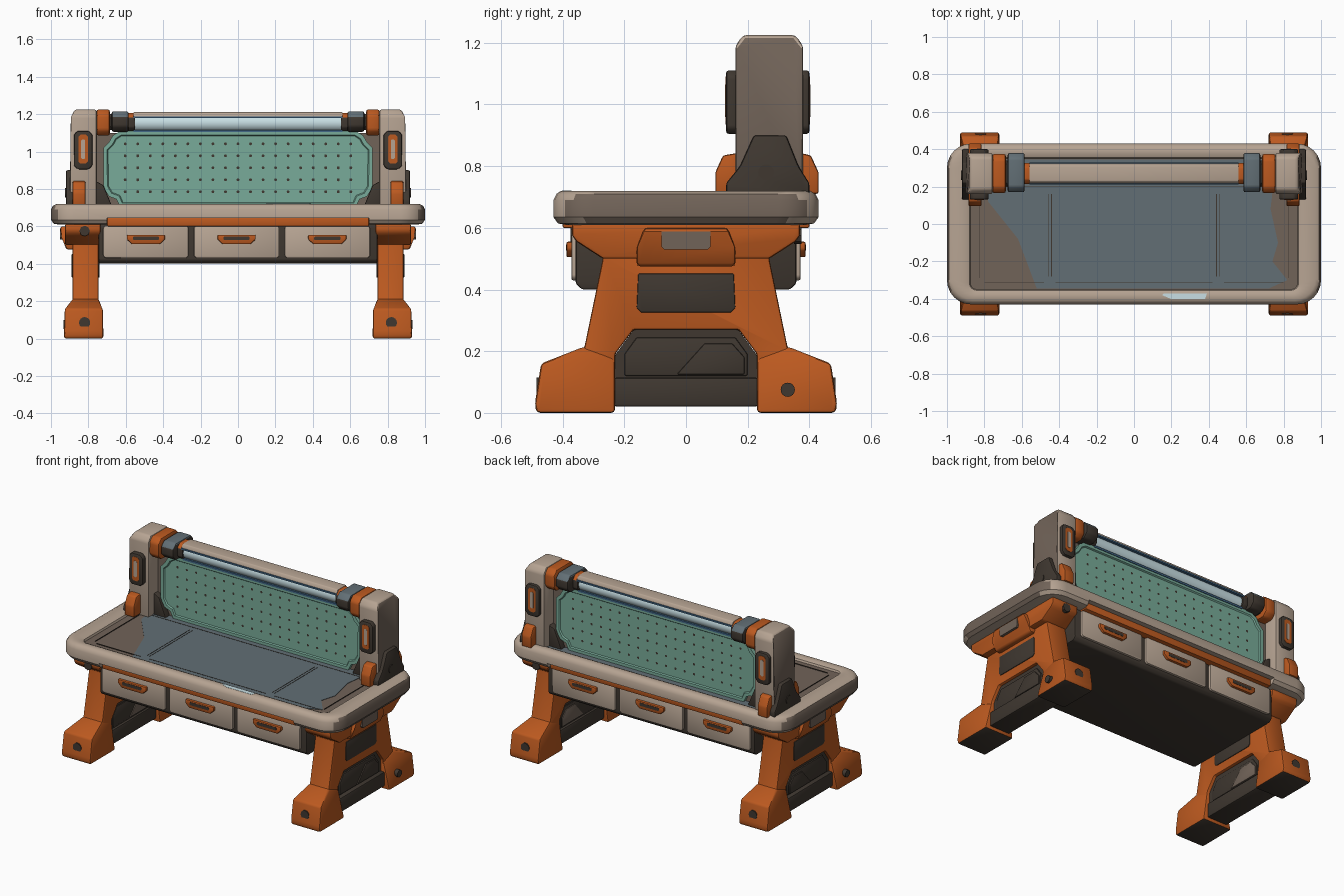
import bpy, bmesh, math

if "Cube" in bpy.data.objects:
    bpy.data.objects.remove(bpy.data.objects["Cube"])

def material(name, r, g, b):
    m = bpy.data.materials.new(name)
    m.diffuse_color = (r, g, b, 1)
    m.use_nodes = True
    m.node_tree.nodes["Principled BSDF"].inputs["Base Color"].default_value = m.diffuse_color
    return m

CREAM = material("cream", .47, .37, .29)
ORANGE = material("orange", .50, .10, .014)
DARK = material("dark brown", .050, .039, .030)
BROWN = material("grey brown", .165, .125, .098)
SLATE = material("slate", .122, .158, .178)
TEAL = material("teal", .19, .41, .32)
ICE = material("pale blue", .58, .74, .78)
BLUE = material("blue", .055, .14, .25)

def finish(name, bm, mats):
    me = bpy.data.meshes.new(name)
    bm.to_mesh(me)
    bm.free()
    for m in mats:
        me.materials.append(m)
    ob = bpy.data.objects.new(name, me)
    bpy.context.collection.objects.link(ob)
    return ob

def prism(name, pts, axis, a, b, mats, bevel=0, warp=None, paint=None, inset=None):
    """Extrude a 2D outline along an axis from a to b, optionally bevelled."""
    place = {'x': lambda p, t: (t, p[0], p[1]), 'y': lambda p, t: (p[0], t, p[1]),
             'z': lambda p, t: (p[0], p[1], t)}[axis]
    bm = bmesh.new()
    lo = [bm.verts.new(place(p, a)) for p in pts]
    hi = [bm.verts.new(place(p, b)) for p in pts]
    caps = [bm.faces.new(lo), bm.faces.new(hi)]
    n = len(pts)
    for i in range(n):
        j = (i + 1) % n
        bm.faces.new((lo[i], lo[j], hi[j], hi[i]))
    if warp:
        for v in bm.verts:
            warp(v.co)
    bmesh.ops.recalc_face_normals(bm, faces=bm.faces)
    if inset:
        bmesh.ops.inset_individual(bm, faces=caps, thickness=inset[0], depth=0)
        bmesh.ops.inset_individual(bm, faces=caps, thickness=.006, depth=-inset[1])
    elif bevel:
        bmesh.ops.bevel(bm, geom=bm.edges[:], offset=bevel, segments=2, profile=.5,
                        affect='EDGES', clamp_overlap=True)
    mats = mats if isinstance(mats, list) else [mats]
    bm.normal_update()
    if paint:
        for f in bm.faces:
            f.material_index = paint(f)
    return finish(name, bm, mats)

def rect(u0, u1, v0, v1, c=0):
    """Rectangle outline with corners cut by c."""
    if not c:
        return [(u0, v0), (u1, v0), (u1, v1), (u0, v1)]
    return [(u0 + c, v0), (u1 - c, v0), (u1, v0 + c), (u1, v1 - c),
            (u1 - c, v1), (u0 + c, v1), (u0, v1 - c), (u0, v0 + c)]

def box(name, x0, x1, y0, y1, z0, z1, mats, bevel=0, **k):
    return prism(name, rect(x0, x1, y0, y1), 'z', z0, z1, mats, bevel, **k)

def circle(u, v, r, n=16):
    return [(u + r * math.cos(2 * math.pi * i / n), v + r * math.sin(2 * math.pi * i / n)) for i in range(n)]

def both(half):
    """Complete a symmetric outline from its positive half."""
    return half + [(-u, v) for u, v in reversed(half)]

# Table top: stacked rounded rectangles (half x, half y, corner radius, z)
bm = bmesh.new()
rings = []
for hx, hy, r, z in [(.96, .39, .11, .61), (.985, .415, .125, .614), (1, .43, .13, .635), (1, .43, .13, .69),
                     (.99, .42, .125, .71), (.97, .405, .11, .72), (.90, .375, .06, .72),
                     (.88, .355, .04, .712), (.875, .35, .035, .70)]:
    ring = []
    for cx, cy, q in [(1, 1, 0), (-1, 1, 1), (-1, -1, 2), (1, -1, 3)]:
        for i in range(7):
            t = math.pi / 2 * (q + i / 6)
            ring.append(bm.verts.new((cx * (hx - r) + r * math.cos(t), cy * (hy - r) + r * math.sin(t), z)))
    rings.append(ring)
for p, q in zip(rings, rings[1:]):
    for i in range(28):
        j = (i + 1) % 28
        bm.faces.new((p[i], p[j], q[j], q[i]))
bm.faces.new(rings[0])
bm.faces.new(rings[-1]).material_index = 1
bmesh.ops.recalc_face_normals(bm, faces=bm.faces)
for f in bm.faces:
    c = f.calc_center_median()
    if abs(f.normal.x) > .75 and abs(c.x) > .92 and c.z < .7:
        f.material_index = 1
top = finish("table_top", bm, [CREAM, BROWN])

# Notch under the long edges, filled by orange rails
for s in (-1, 1):
    cutter = box("notch_cutter", -.70, .70, *sorted((s * .38, s * .5)), .55, .645, CREAM)
    mod = top.modifiers.new("notch", 'BOOLEAN')
    mod.operation, mod.object, mod.solver = 'DIFFERENCE', cutter, 'EXACT'
    bpy.context.view_layer.objects.active = top
    bpy.ops.object.modifier_apply(modifier=mod.name)
    bpy.data.objects.remove(cutter)
box("orange_rail", -.70, .70, -.40, .40, .60, .646, ORANGE, .006)

# Worktop covering, its seams and the pale patch on the front lip
prism("worktop_sheet", [(-.52, -.345), (.72, -.345), (.82, -.30), (.74, -.20), (.77, -.1), (.73, .08), (.76, .345),
                        (-.80, .345), (-.78, .12), (-.62, -.08)], 'z', .699, .703, SLATE)
for s in (-1, 1):
    x = s * .45
    for off in (-.009, .009):
        box("worktop_seam", x + off - .0015, x + off + .0015, -.28, .16, .70, .7045, DARK)
    box("side_seam", *sorted((s * .48, s * .80)), -.312, -.309, .70, .7045, DARK)
    box("end_seam", s * .825 - .0015, s * .825 + .0015, -.29, .18, .70, .7045, DARK)
box("centre_seam", -.42, .42, -.312, -.309, .70, .7045, DARK)
box("back_seam", -.80, .80, .197, .2, .70, .7045, DARK)
prism("lip_patch", [(.15, -.38), (.20, -.402), (.38, -.402), (.39, -.372), (.16, -.372)], 'z', .715, .7212, ICE)

# Drawer housing, drawers and handles on both long sides
prism("drawer_housing", rect(-.358, .358, .40, .62, .02), 'x', -.745, .745, DARK, .008)
for s in (-1, 1):
    def out(a, b):
        return sorted((s * a, s * b))
    for cx in (-.4925, -.0075, .4775):
        prism("drawer_front", rect(cx - .228, cx + .228, .43, .605, .012), 'y', *out(.34, .372), CREAM, .006)
        prism("drawer_handle", [(cx - .075, .505), (cx + .075, .505), (cx + .102, .53), (cx + .102, .555),
                                (cx - .102, .555), (cx - .102, .53)], 'y', *out(.36, .388), ORANGE, .006)
        prism("handle_slot", rect(cx - .07, cx + .07, .526, .546, .005), 'y', *out(.38, .3895), DARK)

# Legs
def slim_shoulder(c):
    if c.z > .17:
        c.x = math.copysign(.745 if abs(c.x) < .8 else .885, c.x)

def slim_bracket(c):
    if c.z < .5 and abs(c.x) > .9:
        c.x = math.copysign(.915, c.x)

for s in (-1, 1):
    def sx(a, b):
        return sorted((s * a, s * b))
    prism("leg_frame", both([(.23, .02), (.45, .02), (.45, .15), (.33, .21), (.27, .50), (.27, .61)])[:6] +
          [(-.27, .61), (-.27, .50), (-.33, .21), (-.45, .15), (-.45, .02), (-.23, .02),
           (-.23, .19), (-.17, .27), (.17, .27), (.23, .19)], 'x', *sx(.745, .885), ORANGE, .008)
    prism("leg_mount", both([(.27, .50), (.355, .555), (.37, .575), (.37, .615)]), 'x', *sx(.735, .925), ORANGE, .01)
    prism("side_bracket", both([(.16, .475), (.16, .535), (.135, .60)]), 'x', *sx(.86, .95), ORANGE, .012,
          warp=slim_bracket)
    prism("bracket_inset", both([(.07, .53), (.08, .54), (.08, .588)]), 'x', *sx(.92, .952), BROWN)
    prism("upper_leg_panel", both([(.145, .325), (.16, .34), (.155, .452)]), 'x', *sx(.741, .889), DARK, .004)
    prism("lower_leg_panel", both([(.235, .10), (.235, .18), (.17, .27)]), 'x', *sx(.765, .865), DARK)
    prism("panel_frame", both([(.20, .12), (.20, .19), (.16, .245)]), 'x', *sx(.76, .874), DARK, .006)
    plate = [(.19, .125), (.19, .18), (.15, .225), (.06, .225), (-.03, .125)]
    prism("panel_plate", plate, 'x', *sx(.80, .882), DARK, .005)
    prism("inner_panel_plate", plate, 'x', *sx(.755, .80), BROWN, .005)
    box("foot_bar", *sx(.75, .895), -.235, .235, .02, .115, DARK, .01)
    for t in (-1, 1):
        prism("foot", [(t * y, z) for y, z in [(.23, 0), (.485, 0), (.49, .03), (.47, .16), (.33, .215), (.23, .18)]],
              'x', *sx(.72, .93), [ORANGE, DARK], .012, warp=slim_shoulder, paint=lambda f: int(f.normal.z < -.6))
        prism("foot_bolt", circle(s * .82, .085, .03), 'y', *sorted((t * .45, t * .4845)), DARK)
        if s == t:
            prism("mount_bolt", circle(s * .82, .575, .028, 8), 'y', *sorted((t * .35, t * .374)), DARK)
    prism("side_bolt", circle(s * .33, .075, .023), 'x', *sx(.90, .933), DARK)

    # Uprights with slot plates and clamps
    def taper(c):
        if c.z > 1.2 and abs(c.x) > .8:
            c.x = s * .87
    prism("upright", [(.16, .70), (.38, .70), (.38, 1.19), (.355, 1.225), (.185, 1.225), (.16, 1.19)], 'x',
          *sx(.755, .90), [CREAM, BROWN], .012, warp=taper,
          paint=lambda f: int(f.normal.x * s > .95 and f.calc_center_median().z < 1.15))
    prism("upright_clamp", [(.13, .70), (.40, .70), (.40, .745), (.365, .80), (.325, .90), (.22, .90), (.175, .80),
                            (.13, .745)], 'x', *sx(.88, .92), DARK, .008)
    prism("clamp_bolt", circle(.26, .78, .026), 'x', *sx(.90, .924), DARK)
    for y0, y1, d in ((.13, .17, -1), (.37, .40, 1)):
        face = y0 if d < 0 else y1
        prism("slot_plate", rect(s * .828 - .05, s * .828 + .05, .905, 1.11, .02), 'y', y0, y1, DARK, .008)
        prism("slot_ring", rect(s * .828 - .026, s * .828 + .026, .935, 1.09, .012), 'y',
              *sorted((face - d * .02, face + d * .002)), ORANGE)
        prism("slot_core", rect(s * .828 - .011, s * .828 + .011, .96, 1.065, .006), 'y',
              *sorted((face - d * .02, face + d * .004)), CREAM)
    for y0, y1, y2 in ((.095, .12, .18), (.43, .405, .36)):
        prism("upright_foot", [(y0, .71), (y0, .78), (y1, .835), (y2, .845), (y2, .71)], 'x',
              *sx(.815, .885), ORANGE, .008)

    # Lamp end mounts
    prism("lamp_collar", rect(.165, .375, 1.085, 1.225, .03), 'x', *sx(.685, .757), ORANGE, .012)
    prism("lamp_socket", rect(.17, .38, 1.105, 1.215, .03), 'x', *sx(.585, .675), [DARK, SLATE], .01,
          paint=lambda f: int(f.normal.z > .4))
    prism("lamp_joint", rect(.20, .34, 1.115, 1.20, .02), 'x', *sx(.66, .70), DARK)
    prism("lamp_ring", rect(.213, .327, 1.105, 1.207, .025), 'x', *sx(.55, .60), [DARK, ORANGE], .006,
          paint=lambda f: int(f.normal.z > .4))
    prism("board_bracket", [(s * .67, .70), (s * .765, .70), (s * .765, .845), (s * .72, .82)], 'y',
          .215, .325, DARK, .006)

# Lamp tube with cover and blue trims
prism("lamp_tube", circle(.27, 1.153, .048, 24), 'x', -.6, .6, ICE)
prism("lamp_cover", [(.215, 1.187), (.325, 1.187), (.312, 1.21), (.228, 1.21)], 'x', -.56, .56, CREAM, .005)
box("lamp_upper_trim", -.56, .56, .212, .328, 1.178, 1.188, BLUE)
box("lamp_lower_trim", -.56, .56, .228, .312, 1.104, 1.116, BLUE)

# Pegboard with stepped corners, backing and holes
box("board_backing", -.765, .765, .255, .285, .70, 1.10, BROWN)
prism("pegboard", both([(.63, .705), (.65, .745), (.69, .76), (.72, .81), (.72, 1.02), (.69, 1.05), (.67, 1.085),
                        (.63, 1.11)]), 'y', .232, .308, TEAL, inset=(.022, .008))
bm = bmesh.new()
for y in (.2395, .3005):
    for i in range(19):
        for j in range(5):
            bm.faces.new([bm.verts.new((u, y, v)) for u, v in circle(-.603 + i * .067, .785 + j * .064, .008, 8)]
                         [::1 if y < .27 else -1])
finish("peg_holes", bm, [DARK])

bpy.ops.object.select_all(action='SELECT')
bpy.context.view_layer.objects.active = top
bpy.ops.object.shade_smooth_by_angle(angle=math.radians(35))
